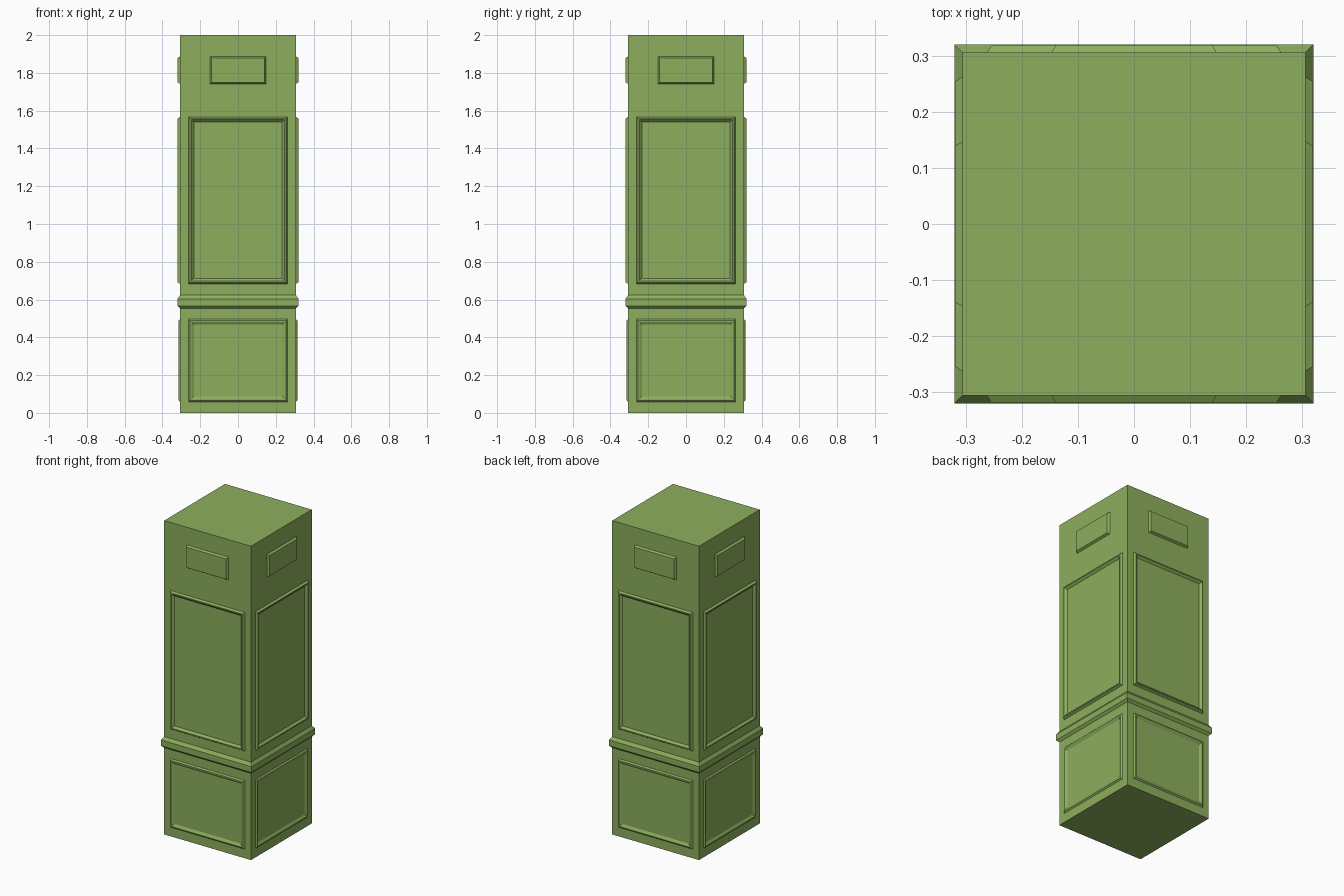
import bpy, bmesh, math
from mathutils import Matrix

if "Cube" in bpy.data.objects:
    bpy.data.objects.remove(bpy.data.objects["Cube"])

W = 0.306      # half width of the shaft

green = bpy.data.materials.new("leaf green")
green.diffuse_color = (0.266, 0.429, 0.109, 1)
green.use_nodes = True
green.node_tree.nodes["Principled BSDF"].inputs["Base Color"].default_value = green.diffuse_color

CORNERS = [(-1, -1), (1, -1), (1, 1), (-1, 1)]


def finish(bm, name):
    mesh = bpy.data.meshes.new(name)
    bm.to_mesh(mesh)
    bm.free()
    mesh.materials.append(green)
    obj = bpy.data.objects.new(name, mesh)
    bpy.context.collection.objects.link(obj)
    return obj


def bridge(bm, rings):
    for a, b in zip(rings, rings[1:]):
        for j in range(4):
            k = (j + 1) % 4
            bm.faces.new((a[j], a[k], b[k], b[j]))


def square_column(name, profile, caps):
    """Sweep (half width, z) points round a square plan."""
    bm = bmesh.new()
    rings = [[bm.verts.new((sx * r, sy * r, z)) for sx, sy in CORNERS] for r, z in profile]
    bridge(bm, rings)
    if caps:
        bm.faces.new(rings[0][::-1])
        bm.faces.new(rings[-1])
    return finish(bm, name)


def wall_moulding(name, half, z0, z1, profile, filled=False):
    """Rectangular moulding from (inset, distance from axis) points, on all four sides."""
    for i, side in enumerate(("front", "right", "back", "left")):
        bm = bmesh.new()
        zc, hz = (z0 + z1) / 2, (z1 - z0) / 2
        rings = [[bm.verts.new((sx * (half - t), -d, zc + sz * (hz - t))) for sx, sz in CORNERS]
                 for t, d in profile]
        bridge(bm, rings)
        if filled:
            bm.faces.new(rings[-1])
        bm.transform(Matrix.Rotation(i * math.pi / 2, 4, 'Z'))
        finish(bm, f"{name}_{side}")


# shaft and the belt moulding around it
square_column("shaft", [(W, 0), (W, 2)], True)
square_column("belt_moulding", [(0.30, 0.553), (W, 0.553), (0.32, 0.567),
                                (0.32, 0.604), (W, 0.624), (0.30, 0.624)], False)

# picture-frame mouldings: tall upper panel and short lower panel
wall_moulding("upper_frame", 0.262, 0.683, 1.567,
              [(0, 0.30), (0, W), (0.008, 0.319), (0.015, 0.319), (0.028, W), (0.028, 0.30)])
wall_moulding("lower_frame", 0.262, 0.058, 0.496,
              [(0, 0.30), (0, W), (0.008, 0.314), (0.015, 0.314), (0.028, W), (0.028, 0.30)])

# small raised plaque near the top
wall_moulding("plaque", 0.147, 1.742, 1.888,
              [(0, 0.30), (0, W), (0.008, 0.319)], filled=True)
